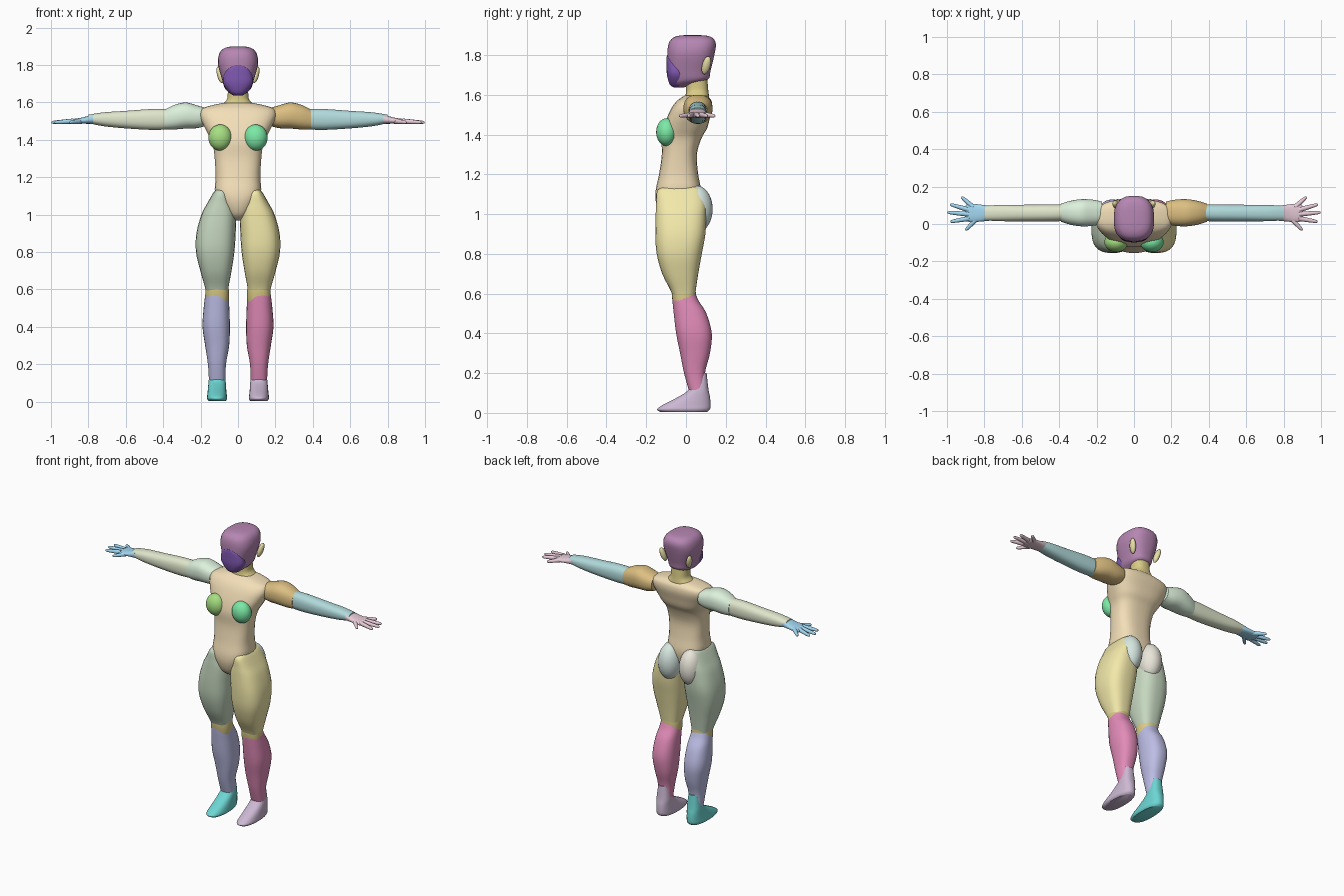
import bpy, bmesh, math
from mathutils import Matrix, Vector, Euler

SIDES, STEPS = 28, 4


def finish(name, bm, color):
    bmesh.ops.recalc_face_normals(bm, faces=bm.faces)
    me = bpy.data.meshes.new(name)
    bm.to_mesh(me)
    bm.free()
    me.shade_smooth()
    me.set_sharp_from_angle(angle=math.radians(50))
    ob = bpy.data.objects.new(name, me)
    bpy.context.collection.objects.link(ob)
    mat = bpy.data.materials.new(name + "_color")
    mat.diffuse_color = (*color, 1)
    me.materials.append(mat)
    return ob


def smooth_sections(secs):
    out = []
    for i in range(len(secs) - 1):
        p = [secs[max(i - 1, 0)], secs[i], secs[i + 1], secs[min(i + 2, len(secs) - 1)]]
        for k in range(STEPS):
            t = k / STEPS
            out.append([0.5 * (2 * b + (c - a) * t + (2 * a - 5 * b + 4 * c - d) * t * t
                               + (3 * b - a - 3 * c + d) * t ** 3) for a, b, c, d in zip(*p)])
    return out + [list(secs[-1])]


def loft(bm, secs, axis="z", power=2.4, side=1, mat=Matrix()):
    """Sections are (position along axis, min a, max a, min b, max b)."""
    rings = []
    for h, a0, a1, b0, b1 in smooth_sections(secs):
        ring = []
        for k in range(SIDES):
            t = 2 * math.pi * (k + 0.5) / SIDES
            c, s = math.cos(t), math.sin(t)
            a = (a0 + a1) / 2 + (a1 - a0) / 2 * math.copysign(abs(c) ** (2 / power), c)
            b = (b0 + b1) / 2 + (b1 - b0) / 2 * math.copysign(abs(s) ** (2 / power), s)
            co = Vector((a, b, h)) if axis == "z" else Vector((h, a, b))
            co = mat @ co
            co.x *= side
            ring.append(bm.verts.new(co))
        rings.append(ring)
    for r, q in zip(rings, rings[1:]):
        for k in range(SIDES):
            j = (k + 1) % SIDES
            bm.faces.new((r[k], r[j], q[j], q[k]))
    bm.faces.new(rings[0])
    bm.faces.new(rings[-1])


def lofted(name, secs, color, **kw):
    bm = bmesh.new()
    loft(bm, secs, **kw)
    return finish(name, bm, color)


def ellipsoid(name, center, radii, color, rot=(0, 0, 0)):
    bm = bmesh.new()
    m = Matrix.Translation(center) @ Euler(rot).to_matrix().to_4x4() @ Matrix.Diagonal((*radii, 1))
    bmesh.ops.create_uvsphere(bm, u_segments=28, v_segments=18, radius=1, matrix=m)
    return finish(name, bm, color)


def centred(rows):
    return [(z, -w, w, y0, y1) for z, w, y0, y1 in rows]


OLIVE = (0.70, 0.60, 0.24)

# head, face and neck
lofted("head", centred([
    (1.640, .030, -.055, .000), (1.658, .055, -.074, .050), (1.678, .072, -.083, .112),
    (1.72, .085, -.090, .124), (1.80, .107, -.094, .143), (1.85, .104, -.090, .151),
    (1.88, .088, -.074, .141), (1.895, .060, -.045, .115), (1.90, .025, -.005, .070)]),
    (0.47, 0.24, 0.45), power=2.6)
lofted("face", centred([
    (1.636, .022, -.060, -.008), (1.652, .045, -.082, .000), (1.70, .079, -.096, .000),
    (1.745, .076, -.098, -.015), (1.78, .055, -.098, -.050), (1.80, .022, -.096, -.070)]),
    (0.22, 0.10, 0.45))
lofted("neck", centred([
    (1.56, .11, -.005, .115), (1.585, .088, -.005, .117), (1.615, .060, .000, .113),
    (1.65, .055, .000, .110), (1.70, .055, .000, .105)]), OLIVE)

# torso from crotch to shoulders
lofted("torso", centred([
    (.968, .022, -.090, .020), (1.00, .058, -.130, .050), (1.06, .095, -.152, .070),
    (1.12, .124, -.153, .076), (1.20, .120, -.136, .062), (1.30, .125, -.122, .055),
    (1.38, .136, -.124, .078), (1.43, .160, -.115, .106), (1.48, .186, -.098, .120),
    (1.53, .205, -.075, .132), (1.565, .195, -.050, .130), (1.585, .140, -.025, .118),
    (1.597, .080, -.005, .105)]), (0.90, 0.74, 0.48), power=2.7)

# section tables for one side, mirrored by the loop below
UPPER_ARM = [(.17, .000, .120, 1.475, 1.570), (.22, -.010, .130, 1.462, 1.585),
             (.28, -.013, .133, 1.460, 1.600), (.34, -.004, .124, 1.455, 1.587),
             (.39, .012, .109, 1.456, 1.562)]
FOREARM = [(.36, .016, .105, 1.456, 1.564), (.46, .013, .105, 1.453, 1.565),
           (.60, .014, .103, 1.461, 1.555), (.72, .015, .102, 1.473, 1.547),
           (.80, .020, .096, 1.489, 1.534)]
PALM = [(.775, .017, .098, 1.485, 1.537), (.83, .012, .105, 1.486, 1.520),
        (.88, .010, .109, 1.484, 1.512), (.90, .025, .100, 1.488, 1.506)]
FINGERS = [((.835, .035), (.900, -.033)), ((.88, .030), (.982, .012)), ((.88, .052), (.998, .062)),
           ((.88, .075), (.984, .105)), ((.86, .090), (.922, .145))]
THIGH = [(.575, .056, .168, -.062, .045), (.62, .049, .179, -.080, .050),
         (.70, .034, .202, -.120, .062), (.80, .019, .225, -.148, .080),
         (.90, .012, .223, -.155, .098), (1.0, .010, .196, -.153, .102),
         (1.06, .028, .165, -.150, .100), (1.12, .055, .130, -.143, .080),
         (1.137, .075, .112, -.100, .050)]
KNEE = [(.48, .060, .165, -.050, .060), (.54, .050, .174, -.064, .052),
        (.60, .049, .175, -.072, .050), (.66, .060, .170, -.070, .045)]
SHIN = [(.10, .068, .155, .018, .100), (.20, .064, .161, -.010, .096),
        (.30, .047, .176, -.030, .121), (.40, .043, .190, -.050, .130),
        (.50, .046, .184, -.062, .103), (.56, .050, .177, -.068, .066),
        (.595, .058, .173, -.069, .050)]
FOOT = [(.005, .064, .158, -.130, .108), (.018, .058, .166, -.146, .121),
        (.04, .060, .164, -.118, .124), (.08, .064, .160, -.040, .121),
        (.12, .067, .156, .015, .113), (.20, .080, .143, .045, .104)]

COLORS = {
    1: dict(breast=(.20, .82, .38), upper=(.72, .52, .22), fore=(.44, .70, .71), hand=(.80, .60, .68),
            thigh=(.89, .81, .40), hip=(.68, .80, .75), shin=(.76, .26, .48), foot=(.60, .48, .65)),
    -1: dict(breast=(.38, .74, .22), upper=(.72, .88, .72), fore=(.74, .79, .60), hand=(.36, .67, .87),
             thigh=(.57, .69, .53), hip=(.82, .79, .70), shin=(.51, .51, .79), foot=(.15, .67, .65)),
}

for s, tag in ((1, "left"), (-1, "right")):
    c = COLORS[s]
    ellipsoid(tag + "_ear", (s * .095, .102, 1.748), (.017, .021, .048), (.80, .73, .38),
              (-.25, s * .25, 0))
    ellipsoid(tag + "_breast", (s * .095, -.097, 1.412), (.063, .053, .070), c["breast"])
    ellipsoid(tag + "_buttock", (s * .077, .054, 1.025), (.072, .080, .118), c["hip"])
    # arm
    lofted(tag + "_upper_arm", UPPER_ARM, c["upper"], axis="x", side=s)
    lofted(tag + "_forearm", FOREARM, c["fore"], axis="x", side=s)
    # hand with spread fingers
    bm = bmesh.new()
    loft(bm, PALM, axis="x", side=s)
    for (x0, y0), (x1, y1) in FINGERS:
        a, b = Vector((x0, y0, 1.500)), Vector((x1, y1, 1.493))
        m = Matrix.Translation(a) @ (b - a).to_track_quat("Z", "Y").to_matrix().to_4x4()
        n = (b - a).length
        loft(bm, [(n * h, -r, r, -r, r) for h, r in
                  ((0, .014), (.5, .0115), (.85, .009), (.97, .006), (1, .002))],
             power=2, side=s, mat=m)
    finish(tag + "_hand", bm, c["hand"])
    # leg
    lofted(tag + "_thigh", THIGH, c["thigh"], power=2.7, side=s)
    lofted(tag + "_knee", KNEE, OLIVE, side=s)
    lofted(tag + "_shin", SHIN, c["shin"], side=s)
    lofted(tag + "_foot", FOOT, c["foot"], side=s)
